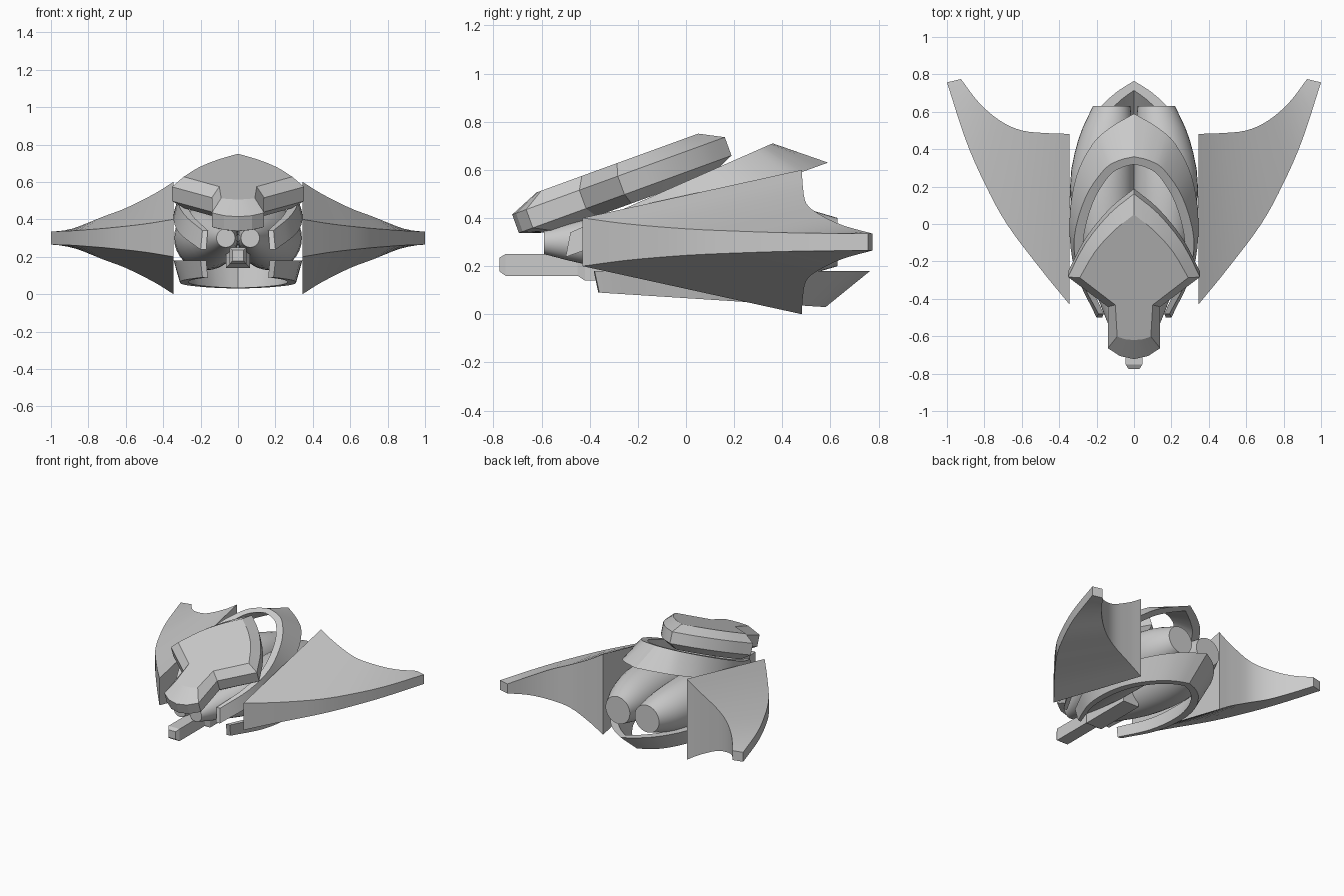
import bpy, bmesh, math
from mathutils import Vector

if "Cube" in bpy.data.objects:
    bpy.data.objects.remove(bpy.data.objects["Cube"])


def curve(pts, n=4):
    """Catmull-Rom resampling of a short control path."""
    p = [Vector(q) for q in pts]
    p = [2 * p[0] - p[1]] + p + [2 * p[-1] - p[-2]]
    out = []
    for i in range(1, len(p) - 2):
        a, b, c, d = p[i - 1:i + 3]
        for k in range(n):
            t = k / n
            out.append(0.5 * (2 * b + (c - a) * t + (2 * a - 5 * b + 4 * c - d) * t * t
                              + (3 * b - a - 3 * c + d) * t ** 3))
    return out + [p[-2]]


def loft(name, rings, angle=25):
    """Skin closed cross-sections and cap both ends."""
    bm = bmesh.new()
    vs = [[bm.verts.new(q) for q in r] for r in rings]
    n = len(vs[0])
    for a, b in zip(vs, vs[1:]):
        for i in range(n):
            j = (i + 1) % n
            bm.faces.new((a[i], a[j], b[j], b[i]))
    bm.faces.new(vs[0])
    bm.faces.new(vs[-1])
    bmesh.ops.recalc_face_normals(bm, faces=bm.faces)
    me = bpy.data.meshes.new(name)
    bm.to_mesh(me)
    bm.free()
    ob = bpy.data.objects.new(name, me)
    bpy.context.collection.objects.link(ob)
    bpy.ops.object.select_all(action='DESELECT')
    ob.select_set(True)
    bpy.context.view_layer.objects.active = ob
    bpy.ops.object.shade_smooth_by_angle(angle=math.radians(angle))
    return ob


def mirrored(half):
    """Mirror a path that starts on x = 0 into a full arch."""
    return [Vector((-p.x, *p[1:])) for p in reversed(half[1:])] + half


# Swept wings: leading and trailing edges as (x, y, half thickness)
lead = curve([(.345, -.43, .10), (.5, -.24, .075), (.68, 0, .055),
              (.8, .22, .045), (.9, .45, .038), (1, .757, .035)])
trail = curve([(.345, .482, .30), (.45, .485, .235), (.6, .50, .16),
               (.72, .555, .115), (.83, .65, .07), (.925, .775, .035)])
for side, s in (("left", -1), ("right", 1)):
    loft(side + "_wing", [[(s * x, y, .30 + k * h) for (x, y, h), k in
                           ((a, 1), (b, 1), (b, -1), (a, -1))]
                          for a, b in zip(lead, trail)])


# Horseshoe hull shells: wide edge, narrow rim, open towards the front
def shell(name, wide, rim, z_wide, z_rim):
    rings = []
    for a, b in zip(mirrored(curve(wide)), mirrored(curve(rim))):
        def inner(p):
            return p.x * .85, p.y - .05 * max(0, min(1, p.y + .45))
        ai, bi = inner(a), inner(b)
        rings.append([(a.x, a.y, z_wide(a.y)), (b.x, b.y, z_rim(b.y)),
                      (*bi, z_rim(bi[1])), (*ai, z_wide(ai[1]))])
    return loft(name, rings)


shell("upper_shell",
      [(0, .59), (.12, .52), (.22, .43), (.31, .25), (.345, 0), (.315, -.25), (.20, -.50)],
      [(0, .36), (.08, .34), (.16, .29), (.26, .14), (.32, -.08), (.29, -.28), (.19, -.48)],
      lambda y: .63 + .36 * (y - .59), lambda y: .71 + .44 * (y - .36))
shell("lower_shell",
      [(0, .765), (.1, .70), (.2, .60), (.30, .42), (.343, .18), (.32, -.12), (.20, -.38)],
      [(0, .58), (.09, .54), (.18, .46), (.27, .31), (.31, .12), (.29, -.12), (.19, -.36)],
      lambda y: .18, lambda y: .067 - .064 * y)

# Twin engines: stations (y, centre x, radius)
stations = curve([(-.59, .065, .05), (-.43, .09, .09), (-.12, .145, .15),
                  (.2, .17, .172), (.45, .15, .148), (.63, .12, .10)], 3)
for side, s in (("left", -1), ("right", 1)):
    loft(side + "_engine", [[(s * (cx + r * math.cos(a)), y, .30 + r * math.sin(a))
                             for a in (math.tau * i / 32 for i in range(32))]
                            for y, cx, r in stations], 35)

# Canopy: shield-shaped plate, bevelled both sides and tilted 20 degrees
tilt = math.radians(20)


def canopy_ring(arch, front, w):
    half = [Vector(p) for p in front]
    back = curve(arch, 3)
    right = back + half
    pts = right + [Vector((-p.x, p.y)) for p in reversed(right) if p.x > 0]
    return [(x, u * math.cos(tilt) - w * math.sin(tilt),
             u * math.sin(tilt) + w * math.cos(tilt)) for x, u in pts]


outer = ([(0, .403), (.13, .29), (.26, .12), (.353, -.07)],
         [(.14, -.24), (.14, -.475), (.075, -.52), (0, -.537)])
inset = ([(0, .304), (.11, .21), (.21, .09), (.29, -.055)],
         [(.10, -.21), (.09, -.39), (.05, -.405), (0, -.41)])
loft("canopy", [canopy_ring(*inset, .51), canopy_ring(*outer, .555),
                canopy_ring(*outer, .636), canopy_ring(*inset, .688)], 20)


# Nose cannon: barrel with chamfered tip, flaring into its mount
def box_ring(y, hx, z0, z1):
    return [(-hx, y, z0), (hx, y, z0), (hx, y, z1), (-hx, y, z1)]


loft("cannon", [box_ring(-.775, .03, .178, .235), box_ring(-.75, .045, .16, .25),
                box_ring(-.45, .045, .16, .25), box_ring(-.42, .065, .14, .25),
                box_ring(-.03, .065, .14, .25)], 10)
